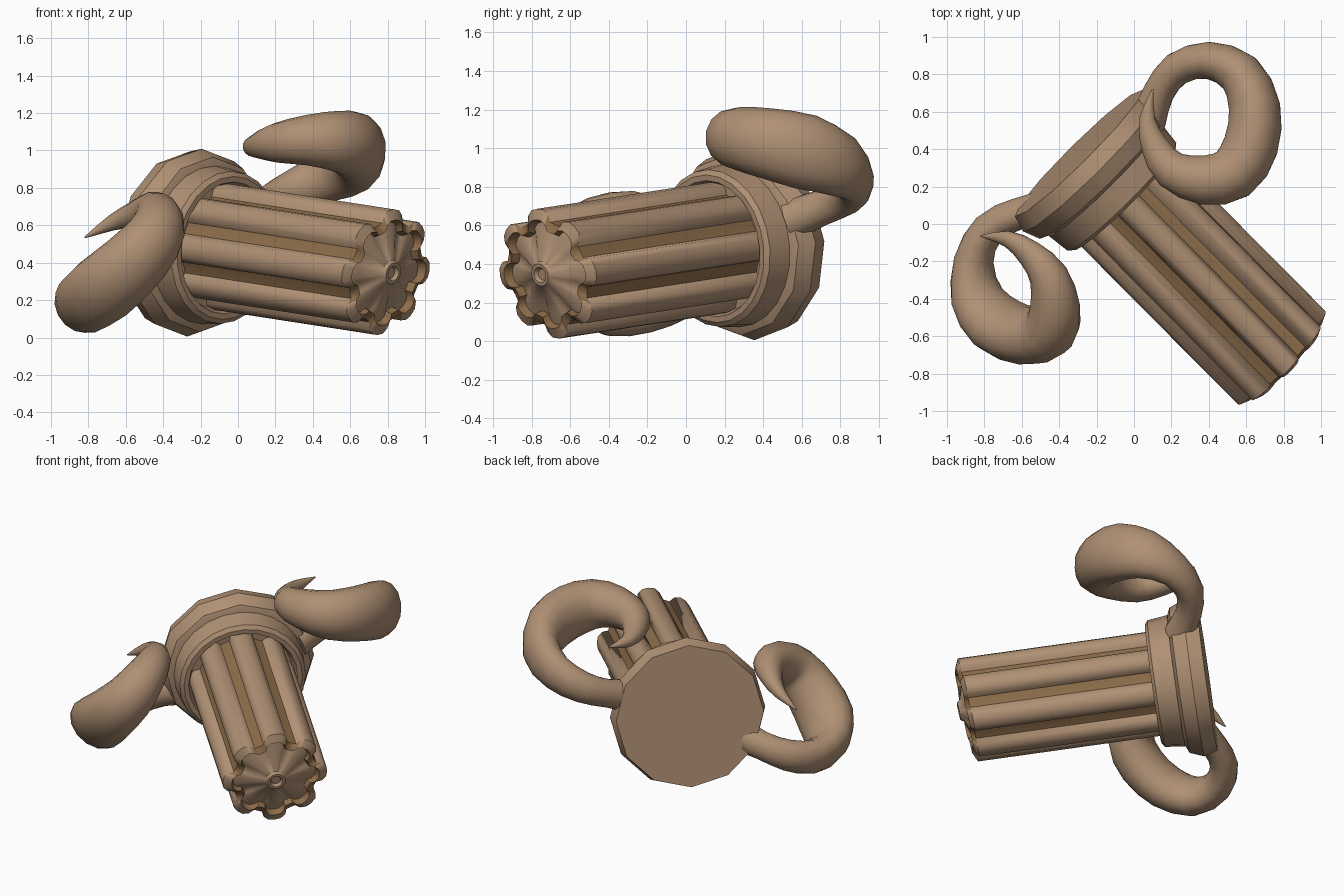
import bpy, bmesh, math
from mathutils import Vector

if "Cube" in bpy.data.objects:
    bpy.data.objects.remove(bpy.data.objects["Cube"])

# Tilted axis of the shaft and its two perpendicular directions
P0 = Vector((0.04, 0.04, 0.465))
D = Vector((0.70, -0.705, -0.108)).normalized()
N = Vector((0.71, 0.704, 0)).normalized()
V = D.cross(N).normalized()
M = Vector((0.715, 0.60, 0.36)).normalized()   # mirror direction of the horns


def material(name, color):
    m = bpy.data.materials.new(name)
    m.diffuse_color = color
    m.use_nodes = True
    m.node_tree.nodes["Principled BSDF"].inputs["Base Color"].default_value = m.diffuse_color
    return m


TAN = material("tan", (0.43, 0.28, 0.175, 1))
DARK = material("dark_tan", (0.27, 0.155, 0.07, 1))


def loft(name, rings, dark=None, angle=35):
    """Skin a list of equal-length point rings and close both ends."""
    bm = bmesh.new()
    vs = [[bm.verts.new(p) for p in r] for r in rings]
    n = len(rings[0])
    for i in range(len(rings) - 1):
        for j in range(n):
            k = (j + 1) % n
            f = bm.faces.new((vs[i][j], vs[i][k], vs[i + 1][k], vs[i + 1][j]))
            if dark and dark(i, j):
                f.material_index = 1
    bm.faces.new(vs[0])
    bm.faces.new(vs[-1])
    bmesh.ops.recalc_face_normals(bm, faces=bm.faces)
    me = bpy.data.meshes.new(name)
    bm.to_mesh(me)
    bm.free()
    me.materials.append(TAN)
    me.materials.append(DARK)
    ob = bpy.data.objects.new(name, me)
    bpy.context.collection.objects.link(ob)
    bpy.ops.object.select_all(action='DESELECT')
    ob.select_set(True)
    bpy.context.view_layer.objects.active = ob
    bpy.ops.object.shade_smooth_by_angle(angle=math.radians(angle))


def ring(u, polar):
    """Ring of (angle, radius) points around the axis; the tip end is slightly slanted."""
    out = []
    for a, r in polar:
        n, v = r * math.cos(a), r * math.sin(a)
        slant = 0.01 + 0.10 * v - 0.04 * n if u > 1 else 0
        out.append(P0 + D * (u + slant) + N * n + V * v)
    return out


# Back disc and stepped collar
profile = [(-0.48, 0.48), (-0.39, 0.505), (-0.30, 0.47), (-0.28, 0.425),
           (-0.15, 0.41), (-0.13, 0.385), (-0.13, 0.355), (-0.20, 0.33)]
for name, prof, sides in [("back_disc", profile[:4], 12), ("collar", profile[3:], 24)]:
    loft(name, [ring(u, [(2 * math.pi * (j / sides + 0.25), r) for j in range(sides)])
                for u, r in prof], angle=31)

# Fluted shaft with eight lobes and a stepped, domed end
lobe = [(-16, 0.280), (-13, 0.315), (-7, 0.338), (0, 0.342), (7, 0.338),
        (13, 0.315), (16, 0.280), (22.5, 0.276)]
gear = [(math.radians(24 + 22.5 + 45 * k + a), r) for k in range(8) for a, r in lobe]


def scaled(s, flat):
    """Gear outline scaled by s and blended towards a plain circle."""
    return [(a, s * (r * (1 - flat) + 0.29 * flat)) for a, r in gear]


ends = [(-0.2, 1, 0), (1.06, 1, 0), (1.085, 0.84, 0), (1.04, 0.79, 0),
        (1.06, 0.58, 0), (1.10, 0.24, 1), (1.12, 0.20, 1), (1.12, 0.14, 1),
        (1.10, 0.10, 1)]
loft("fluted_shaft", [ring(u, scaled(s, f)) for u, s, f in ends],
     dark=lambda i, j: (i == 0 and j % 8 in (6, 7)) or i == 2
     or (i == 1 and j % 8 in (0, 5, 6, 7)), angle=44)

# Curled horn: centre line x, y, z with flat radius; tall = height over width
path = [(0.07, 0.54, 0.63, 0.10), (0.13, 0.70, 0.69, 0.085), (0.23, 0.83, 0.755, 0.09),
        (0.40, 0.875, 0.83, 0.10), (0.57, 0.80, 0.91, 0.12), (0.645, 0.62, 0.98, 0.14),
        (0.625, 0.42, 1.025, 0.15), (0.53, 0.27, 1.05, 0.148), (0.37, 0.235, 1.055, 0.135),
        (0.20, 0.29, 1.04, 0.105), (0.11, 0.42, 1.025, 0.075), (0.07, 0.56, 1.02, 0.045),
        (0.10, 0.72, 1.03, 0.004)]
tall = [1.1, 1.1, 1.15, 1.25, 1.4, 1.4, 1.22, 1.1, 1.0, 1.0, 0.9, 0.9, 1.0]


def smooth_path(pts, steps):
    """Catmull-Rom curve through the points, radius included."""
    q = [Vector(p) for p in pts]
    q = [2 * q[0] - q[1]] + q + [2 * q[-1] - q[-2]]
    out = []
    for i in range(1, len(q) - 2):
        a, b, c, d = q[i - 1:i + 3]
        for s in range(steps):
            t = s / steps
            out.append(0.5 * (2 * b + (c - a) * t + (2 * a - 5 * b + 4 * c - d) * t * t
                              + (3 * b - a - 3 * c + d) * t ** 3))
    return out + [q[-2]]


pts = smooth_path(path, 2)
rings, up = [], Vector((0, 0, 1))
for i, p in enumerate(pts):
    tan = (pts[min(i + 1, len(pts) - 1)] - pts[max(i - 1, 0)]).xyz.normalized()
    side = (up - tan * up.dot(tan)).normalized()
    other = tan.cross(side)
    h = (tall[i // 2] + tall[(i + 1) // 2]) / 2
    rings.append([p.xyz + (side * math.cos(a) * h + other * math.sin(a)) * p.w
                  for a in [2 * math.pi * j / 14 for j in range(14)]])

# Right horn and its mirrored twin
shift = Vector((0.015, 0.0, -0.025))
loft("horn_right", rings, angle=60)
loft("horn_left", [[p - M * 2 * (p - P0).dot(M) + shift for p in r] for r in rings], angle=60)
